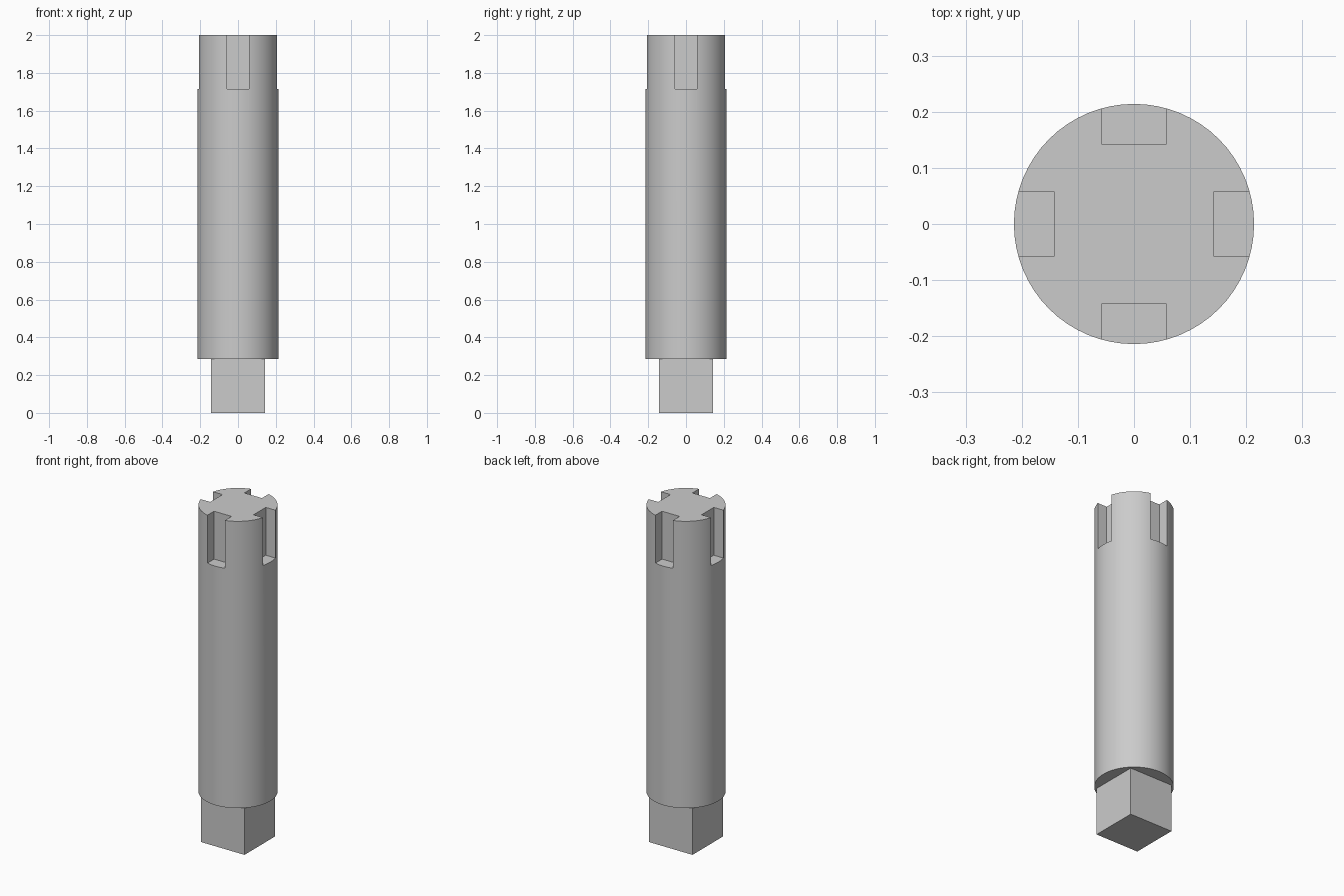
import bpy
import math

default_cube = bpy.data.objects.get("Cube")
if default_cube:
    bpy.data.objects.remove(default_cube, do_unlink=True)

RADIUS = 0.214
SHAFT_BOTTOM, SLOT_FLOOR, TOP = 0.286, 1.714, 2.0
SLOT_HALF, SLOT_INNER = 0.058, 0.143
TANG_HALF = 0.143

steel = bpy.data.materials.new("plain_grey")
steel.use_nodes = True
GREY = (0.6, 0.6, 0.6, 1)
steel.diffuse_color = GREY
steel.node_tree.nodes["Principled BSDF"].inputs["Base Color"].default_value = GREY


def box(name, low, high, angle=0.0):
    """Box between two corners, turned about the vertical axis."""
    centre = [(a + b) / 2 for a, b in zip(low, high)]
    c, s = math.cos(angle), math.sin(angle)
    spot = (c * centre[0] - s * centre[1], s * centre[0] + c * centre[1], centre[2])
    bpy.ops.mesh.primitive_cube_add(size=1, location=spot, rotation=(0, 0, angle))
    obj = bpy.context.object
    obj.name = name
    obj.scale = [b - a for a, b in zip(low, high)]
    return obj


# Round shaft
bpy.ops.mesh.primitive_cylinder_add(
    vertices=64, radius=RADIUS, depth=TOP - SHAFT_BOTTOM,
    location=(0, 0, (TOP + SHAFT_BOTTOM) / 2))
shaft = bpy.context.object
shaft.name = "shaft"
shaft.data.materials.append(steel)

# Four slots cut into the crown
cutters = []
for i in range(4):
    cutter = box(f"slot_cutter_{i + 1}", (SLOT_INNER, -SLOT_HALF, SLOT_FLOOR),
                 (RADIUS + 0.1, SLOT_HALF, TOP + 0.1), i * math.pi / 2)
    cutter.hide_render = True
    cutter.data.materials.append(steel)
    cutters.append(cutter)
    slot = shaft.modifiers.new(f"slot_{i + 1}", "BOOLEAN")
    slot.operation = "DIFFERENCE"
    slot.solver = "EXACT"
    slot.object = cutter

bpy.ops.object.select_all(action="DESELECT")
shaft.select_set(True)
bpy.context.view_layer.objects.active = shaft
for name in [m.name for m in shaft.modifiers]:
    bpy.ops.object.modifier_apply(modifier=name)
for cutter in cutters:
    bpy.data.objects.remove(cutter, do_unlink=True)
bpy.ops.object.shade_smooth_by_angle(angle=math.radians(30))

# Square drive tang below the shaft
tang = box("square_tang", (-TANG_HALF, -TANG_HALF, 0), (TANG_HALF, TANG_HALF, SHAFT_BOTTOM))
tang.data.materials.append(steel)
